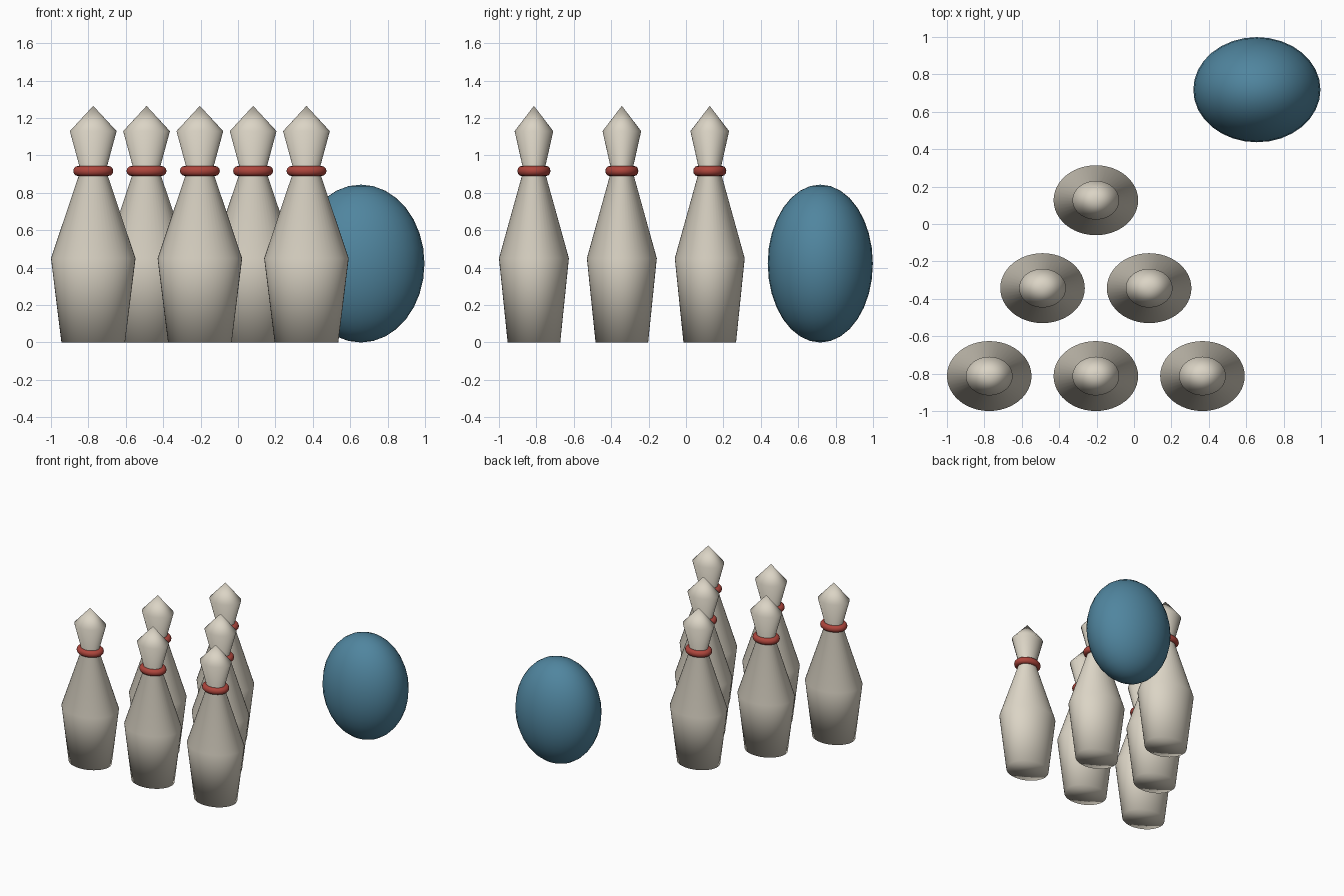
import bpy, bmesh, math

if "Cube" in bpy.data.objects:
    bpy.data.objects.remove(bpy.data.objects["Cube"])

SQUASH = 0.827   # depth / width ratio shared by every part


def material(name, rgb):
    m = bpy.data.materials.new(name)
    m.diffuse_color = (*rgb, 1)
    m.use_nodes = True
    m.node_tree.nodes["Principled BSDF"].inputs["Base Color"].default_value = m.diffuse_color
    return m


ivory = material("ivory", (0.71, 0.66, 0.56))
red = material("red", (0.42, 0.06, 0.045))
blue = material("blue", (0.08, 0.235, 0.345))


def lathe(name, profile, mat, loc, segs=32, closed=False):
    """Spin (radius, z) points around z into a smooth, squashed solid."""
    bm = bmesh.new()
    rings = []
    for r, z in profile:
        if r == 0:
            rings.append([bm.verts.new((0, 0, z))] * segs)
            continue
        angles = [2 * math.pi * i / segs for i in range(segs)]
        rings.append([bm.verts.new((r * math.cos(a), r * SQUASH * math.sin(a), z))
                      for a in angles])
    pairs = list(zip(rings, rings[1:]))
    if closed:
        pairs.append((rings[-1], rings[0]))
    else:
        bm.faces.new(rings[0][::-1])          # flat base
    for lo, hi in pairs:
        for i in range(segs):
            j = (i + 1) % segs
            quad = [lo[i], lo[j], hi[j], hi[i]]
            bm.faces.new(list(dict.fromkeys(quad)))
    bmesh.ops.recalc_face_normals(bm, faces=bm.faces)
    for f in bm.faces:
        f.smooth = True
    me = bpy.data.meshes.new(name)
    bm.to_mesh(me)
    bm.free()
    me.materials.append(mat)
    ob = bpy.data.objects.new(name, me)
    ob.location = loc
    bpy.context.collection.objects.link(ob)
    return ob


# Pin outline from base to pointed tip, and the round collar section
pin_profile = [(0.17, 0), (0.226, 0.45), (0.068, 0.92), (0.125, 1.13), (0, 1.265)]
collar_profile = [(0.08 + 0.027 * math.cos(t * math.pi / 6),
                   0.917 + 0.027 * math.sin(t * math.pi / 6)) for t in range(12)]

# Triangle of six pins: rows of three, two and one
for row in range(3):
    for k in range(3 - row):
        loc = (-0.774 + 0.285 * row + 0.57 * k, -0.813 + 0.47 * row, 0)
        lathe(f"pin_{row}_{k}", pin_profile, ivory, loc, 48)
        lathe(f"collar_{row}_{k}", collar_profile, red, loc, 48, closed=True)

# Ball behind the pins
bpy.ops.mesh.primitive_uv_sphere_add(segments=32, ring_count=16, radius=1,
                                     location=(0.657, 0.718, 0.422))
ball = bpy.context.object
ball.name = "ball"
ball.scale = (0.34, 0.281, 0.422)
ball.data.materials.append(blue)
bpy.ops.object.shade_smooth()
